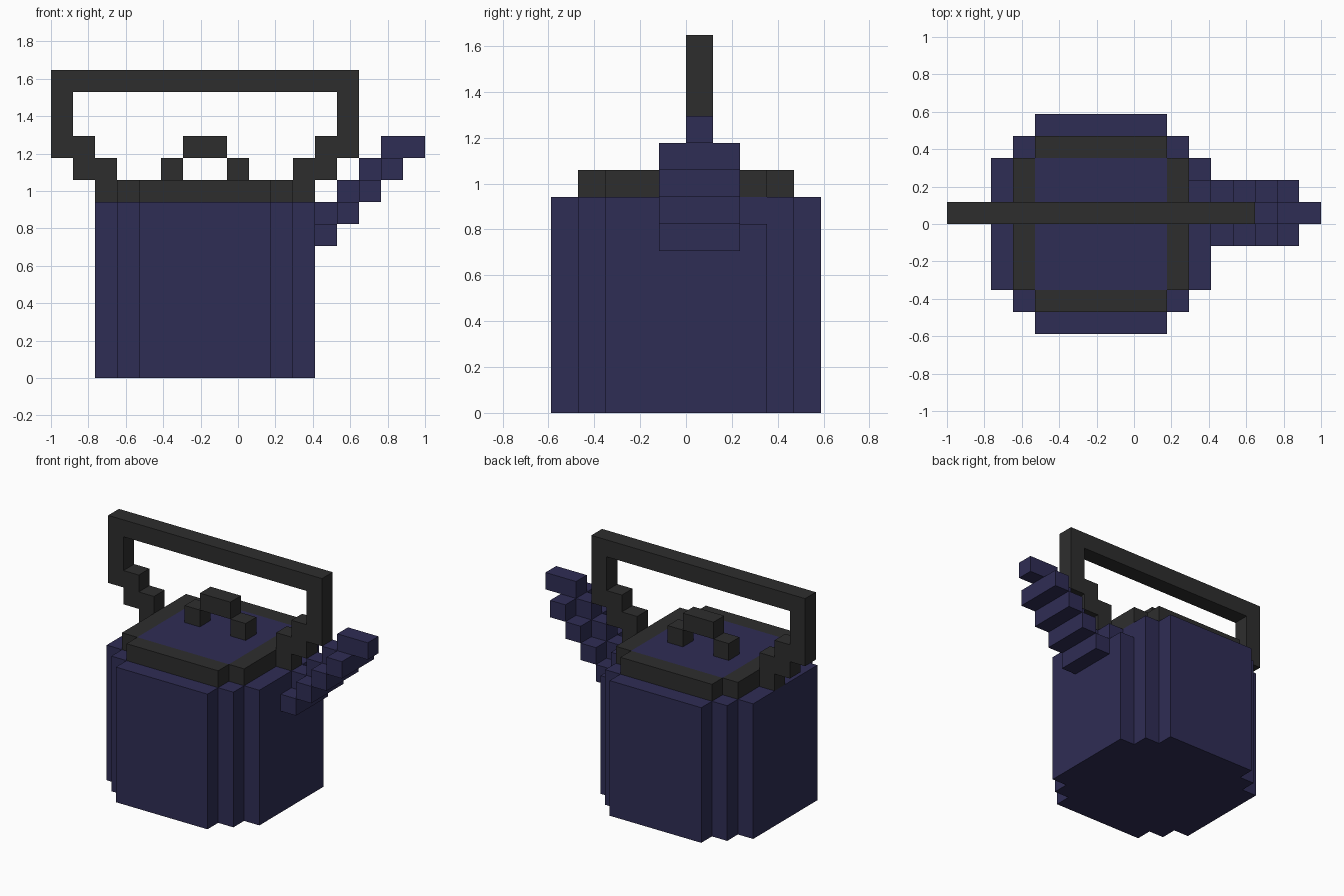
import bpy, bmesh
from mathutils import Vector

if "Cube" in bpy.data.objects:
    bpy.data.objects.remove(bpy.data.objects["Cube"])

U = 2 / 17                              # one block
ORIGIN = Vector((-1, -5 * U, 0))        # grid corner


def material(name, rgb):
    m = bpy.data.materials.new(name)
    m.diffuse_color = (*rgb, 1)
    m.use_nodes = True
    m.node_tree.nodes["Principled BSDF"].inputs["Base Color"].default_value = m.diffuse_color
    return m


NAVY = material("navy enamel", (0.028, 0.026, 0.09))
DARK = material("charcoal", (0.027, 0.027, 0.027))


def finish(bm, name, mat):
    bmesh.ops.recalc_face_normals(bm, faces=bm.faces)
    me = bpy.data.meshes.new(name)
    bm.to_mesh(me)
    bm.free()
    me.materials.append(mat)
    ob = bpy.data.objects.new(name, me)
    bpy.context.collection.objects.link(ob)
    return ob


def extrude(name, mat, points, axis, lo, hi):
    """Extrude a grid outline along z (points are x,y) or y (points are x,z)."""
    bm = bmesh.new()
    to3 = (lambda a, b: (a, b, lo)) if axis == "z" else (lambda a, b: (a, lo, b))
    face = bm.faces.new([bm.verts.new(ORIGIN + U * Vector(to3(*p))) for p in points])
    step = Vector((0, 0, hi - lo) if axis == "z" else (0, hi - lo, 0)) * U
    new = bmesh.ops.extrude_face_region(bm, geom=[face])["geom"]
    bmesh.ops.translate(bm, vec=step, verts=[g for g in new if isinstance(g, bmesh.types.BMVert)])
    return finish(bm, name, mat)


def box(name, mat, x0, x1, y0, y1, z0, z1):
    return extrude(name, mat, [(x0, y0), (x1, y0), (x1, y1), (x0, y1)], "z", z0, z1)


# Pot body: stepped round outline, with one block missing beside the spout
body = extrude("pot_body", NAVY,
               [(4, 0), (10, 0), (10, 1), (11, 1), (11, 2), (12, 2), (12, 8), (11, 8), (11, 9), (10, 9),
                (10, 10), (4, 10), (4, 9), (3, 9), (3, 8), (2, 8), (2, 2), (3, 2), (3, 1), (4, 1)],
               "z", 0, 8)
cutter = box("notch_cutter", NAVY, 11, 12.5, 7, 8, 7, 8.5)
# the cutter's inner sides line up with the stepped corner
cutter.hide_render = True
cutter.hide_set(True)
mod = body.modifiers.new("notch", "BOOLEAN")
mod.object = cutter
mod.operation = "DIFFERENCE"
mod.solver = "EXACT"

# Lid: dark rim bars around a flush centre panel
box("lid_panel", NAVY, 4, 10, 2, 8, 8, 9)
box("lid_rim_front", DARK, 4, 10, 1, 2, 8, 9)
box("lid_rim_back", DARK, 4, 10, 8, 9, 8, 9)
box("lid_rim_left", DARK, 3, 4, 2, 8, 8, 9)
box("lid_rim_right", DARK, 10, 11, 2, 8, 8, 9)

# Lid grip: two feet and a raised bar
for side, x in (("left", 5), ("right", 8)):
    box("lid_grip_foot_" + side, DARK, x, x + 1, 5, 6, 9, 10)
box("lid_grip_bar", DARK, 6, 8, 5, 6, 10, 11)

# Carrying handle: half outline mirrored about x = 7
half = [(0, 14), (0, 10), (1, 10), (1, 9), (2, 9), (2, 8), (3, 8), (3, 10), (2, 10), (2, 11), (1, 11), (1, 13)]
extrude("handle", DARK, half + [(14 - x, z) for x, z in reversed(half)], "y", 5, 6)

# Spout: rising wide steps joined by a narrow core that ends in the tip
for i in range(4):
    box(f"spout_step_{i + 1}", NAVY, 12 + i, 13 + i, 4, 7, 6 + i, 7 + i)
for i in range(3):
    box(f"spout_core_{i + 1}", NAVY, 12 + i, 13 + i, 5, 6, 7 + i, 8 + i)
box("spout_tip", NAVY, 15, 17, 5, 6, 10, 11)
